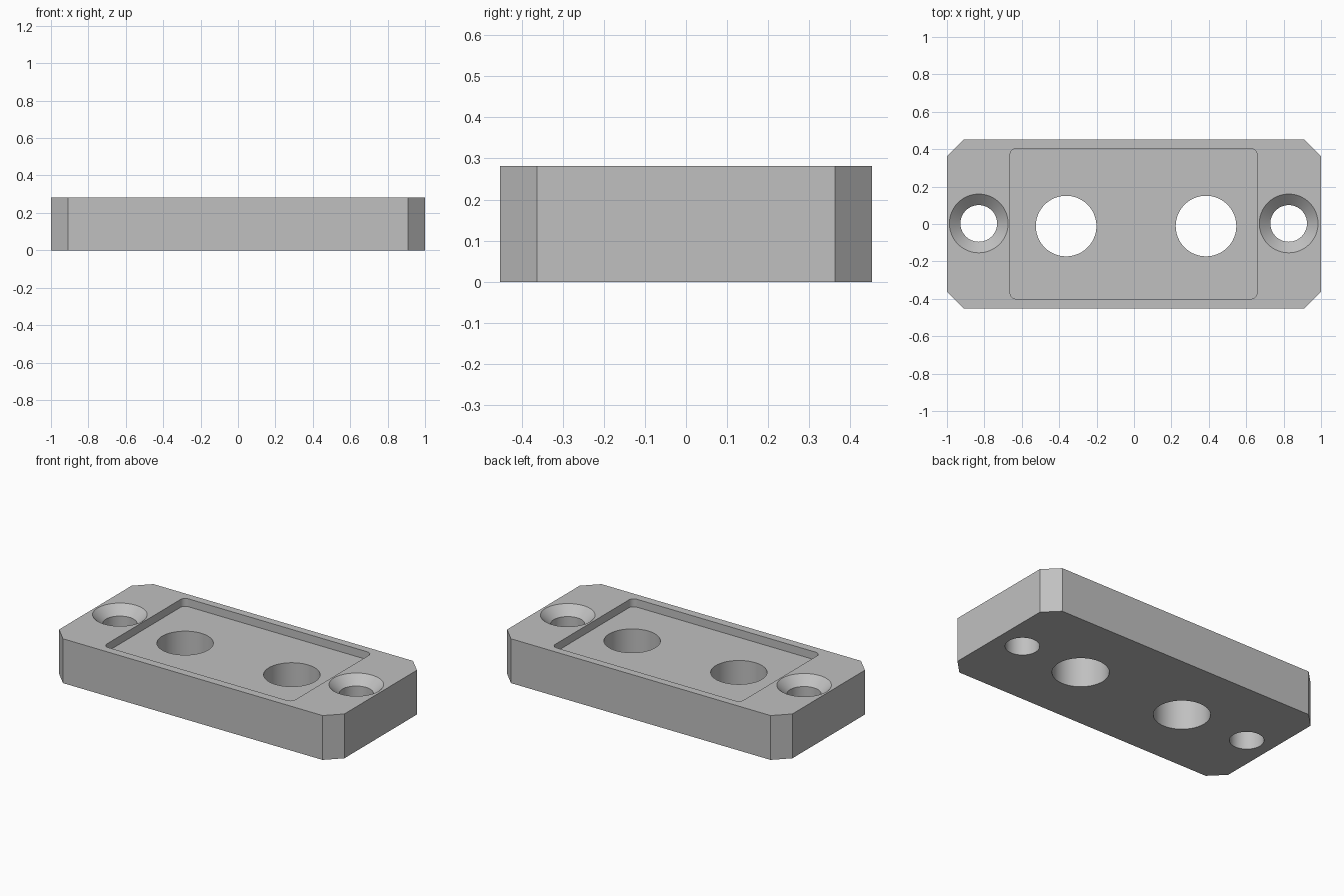
import bpy, bmesh, math

if "Cube" in bpy.data.objects:
    bpy.data.objects.remove(bpy.data.objects["Cube"])

H = 0.281          # plate thickness
FLOOR = H - 0.05   # pocket floor height

grey = bpy.data.materials.new("plain grey")
grey.diffuse_color = (0.53, 0.53, 0.53, 1)
grey.use_nodes = True
grey.node_tree.nodes["Principled BSDF"].inputs["Base Color"].default_value = grey.diffuse_color


def loft(name, rings):
    """Closed solid from a stack of equal-length point rings."""
    bm = bmesh.new()
    loops = [[bm.verts.new(p) for p in ring] for ring in rings]
    n = len(loops[0])
    bm.faces.new(loops[0][::-1])
    bm.faces.new(loops[-1])
    for a, b in zip(loops, loops[1:]):
        for i in range(n):
            j = (i + 1) % n
            bm.faces.new((a[i], a[j], b[j], b[i]))
    mesh = bpy.data.meshes.new(name)
    bm.to_mesh(mesh)
    bm.free()
    mesh.materials.append(grey)
    obj = bpy.data.objects.new(name, mesh)
    bpy.context.collection.objects.link(obj)
    return obj


def prism(name, outline, z0, z1):
    return loft(name, [[(x, y, z) for x, y in outline] for z in (z0, z1)])


def lathe(name, cx, cy, profile, n=64):
    return loft(name, [[(cx + r * math.cos(2 * math.pi * i / n),
                         cy + r * math.sin(2 * math.pi * i / n), z)
                        for i in range(n)] for r, z in profile])


def rounded_rect(x0, x1, y0, y1, r, steps=8):
    corners = [(x1 - r, y1 - r, 0), (x0 + r, y1 - r, 90),
               (x0 + r, y0 + r, 180), (x1 - r, y0 + r, 270)]
    return [(cx + r * math.cos(math.radians(a + 90 * k / steps)),
             cy + r * math.sin(math.radians(a + 90 * k / steps)))
            for cx, cy, a in corners for k in range(steps + 1)]


# Chamfered plate
X, Y, C = 1.0, 0.453, 0.09
plate = prism("mounting_plate", [
    (X, -Y + C), (X, Y - C), (X - C, Y), (-X + C, Y),
    (-X, Y - C), (-X, -Y + C), (-X + C, -Y), (X - C, -Y)], 0, H)

# Shallow rounded pocket
cutters = [prism("pocket_cutter",
                 rounded_rect(-0.663, 0.658, -0.401, 0.404, 0.035), FLOOR, H + 0.1)]

# Two large through holes
for x in (-0.363, 0.385):
    cutters.append(lathe("through_hole_cutter", x, -0.011,
                         [(0.162, -0.1), (0.162, H + 0.1)]))

# Two countersunk screw holes
for x in (-0.83, 0.827):
    cutters.append(lathe("screw_hole_cutter", x, 0.003,
                         [(0.098, -0.1), (0.098, H - 0.055),
                          (0.157, H), (0.157, H + 0.1)]))

# Cut everything out of the plate
bpy.context.view_layer.objects.active = plate
plate.select_set(True)
for cutter in cutters:
    mod = plate.modifiers.new("cut", 'BOOLEAN')
    mod.operation = 'DIFFERENCE'
    mod.solver = 'EXACT'
    mod.object = cutter
    bpy.ops.object.modifier_apply(modifier=mod.name)
    bpy.data.objects.remove(cutter)

bpy.ops.object.shade_smooth_by_angle(angle=math.radians(30))
